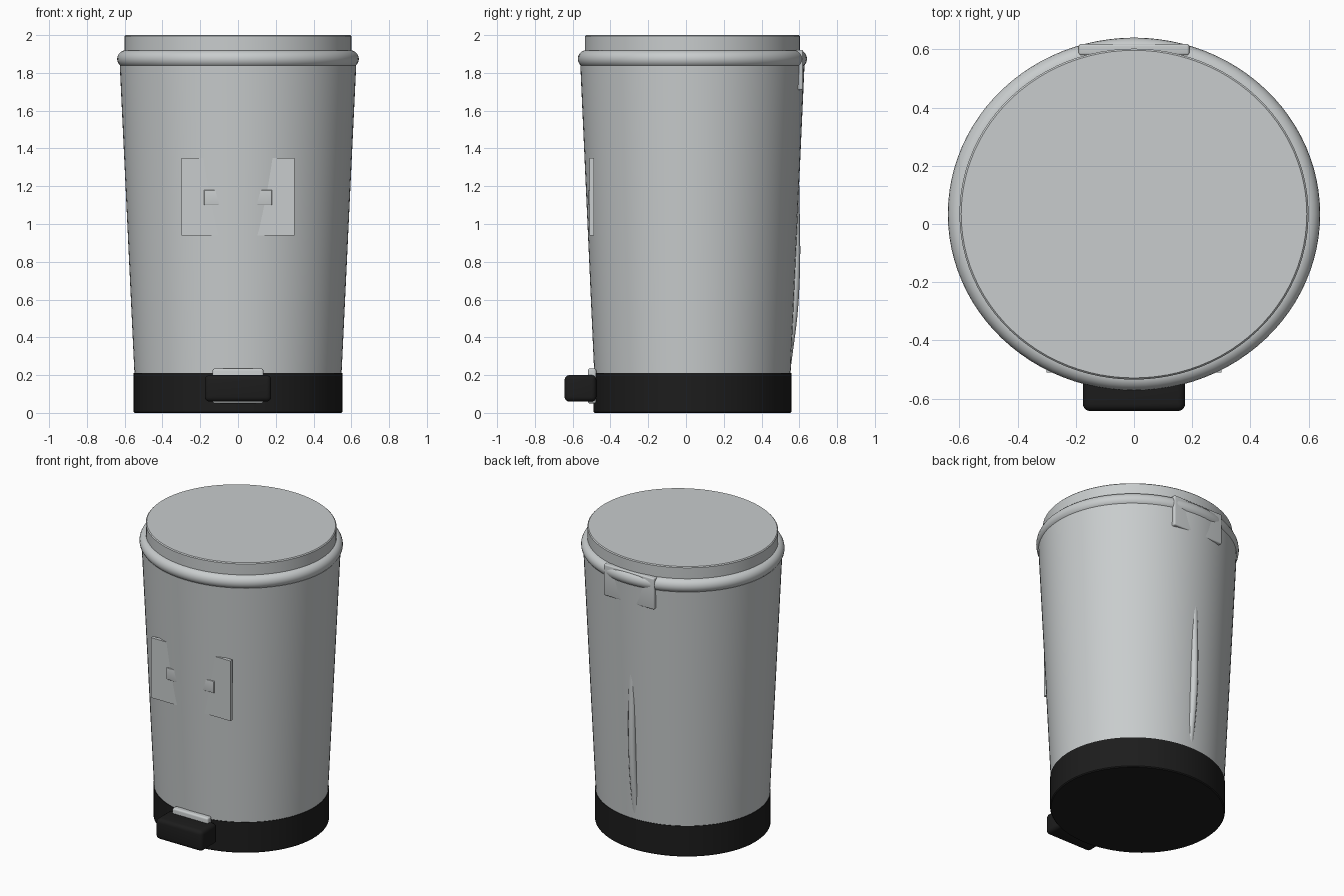
import bpy, bmesh, math

cube = bpy.data.objects.get("Cube")
if cube:
    bpy.data.objects.remove(cube, do_unlink=True)

CENTRE_Y = 0.034
SQUASH = 0.948
SIDES = 96


def material(name, rgb):
    m = bpy.data.materials.new(name)
    m.use_nodes = True
    col = (*rgb, 1)
    m.diffuse_color = col
    m.node_tree.nodes["Principled BSDF"].inputs["Base Color"].default_value = col
    return m


STEEL = material("light grey", (0.58, 0.605, 0.61))
BLACK = material("black plastic", (0.012, 0.012, 0.012))


def finish(name, bm, mat):
    bmesh.ops.recalc_face_normals(bm, faces=bm.faces)
    mesh = bpy.data.meshes.new(name)
    bm.to_mesh(mesh)
    bm.free()
    ob = bpy.data.objects.new(name, mesh)
    bpy.context.collection.objects.link(ob)
    mesh.materials.append(mat)
    bpy.ops.object.select_all(action='DESELECT')
    ob.select_set(True)
    bpy.context.view_layer.objects.active = ob
    bpy.ops.object.shade_smooth_by_angle(angle=math.radians(35))
    return ob


def lathe(name, profile, mat, closed=False):
    """Oval turned part from (radius, height) pairs; open profiles get end caps."""
    bm = bmesh.new()
    rings = []
    for r, z in profile:
        turns = [math.tau * i / SIDES for i in range(SIDES)]
        rings.append([bm.verts.new((r * math.cos(a),
                                    CENTRE_Y + r * SQUASH * math.sin(a), z)) for a in turns])
    pairs = list(zip(rings, rings[1:]))
    if closed:
        pairs.append((rings[-1], rings[0]))
    else:
        bm.faces.new(rings[0])
        bm.faces.new(rings[-1])
    for low, high in pairs:
        for i in range(SIDES):
            j = (i + 1) % SIDES
            bm.faces.new((low[i], low[j], high[j], high[i]))
    return finish(name, bm, mat)


def box(name, x, y, z, mat, bevel=0.0):
    """Box symmetric in x with half width x, and (min, max) ranges in y and z."""
    bm = bmesh.new()
    bmesh.ops.create_cube(bm, size=1)
    for v in bm.verts:
        v.co.x *= 2 * x
        v.co.y = y[0] if v.co.y < 0 else y[1]
        v.co.z = z[0] if v.co.z < 0 else z[1]
    if bevel:
        bmesh.ops.bevel(bm, geom=bm.edges[:], offset=bevel, segments=4,
                        profile=0.5, affect='EDGES')
    return finish(name, bm, mat)


# Turned shell: base, bucket, rim and lid
lathe("base", [(0.546, 0), (0.552, 0.006), (0.552, 0.21)], BLACK)
lathe("bucket", [(0.548, 0.2), (0.586, 1.0), (0.626, 1.84)], STEEL)
rim = []
for i in range(20):
    a = math.tau * i / 20
    rim.append((0.594 + 0.046 * math.cos(a), 1.874 + 0.046 * math.sin(a)))
lathe("rim", rim, STEEL, closed=True)
lathe("lid", [(0.6, 1.86), (0.6, 1.994), (0.594, 2.0)], STEEL)

# Front plates, mostly sunk into the curved bucket
box("front_plate", 0.3, (-0.51, -0.487), (0.94, 1.35), STEEL)
box("front_badge", 0.18, (-0.518, -0.49), (1.1, 1.18), STEEL, 0.004)

# Pedal and the bracket behind it
box("pedal_bracket", 0.135, (-0.52, -0.475), (0.05, 0.235), STEEL, 0.012)
box("pedal", 0.176, (-0.643, -0.475), (0.06, 0.2), BLACK, 0.025)

# Hinge plate on the back under the lid
box("hinge_plate", 0.19, (0.58, 0.619), (1.71, 1.922), STEEL, 0.008)

# Rear spine, a rod that sinks into the bucket at both ends
curve = bpy.data.curves.new("rear_spine", 'CURVE')
curve.dimensions = '3D'
curve.bevel_depth = 0.025
curve.bevel_resolution = 4
curve.use_fill_caps = True
curve.materials.append(STEEL)
path = curve.splines.new('BEZIER')
points = [(0.525, 0.2), (0.573, 0.62), (0.574, 1.3)]
path.bezier_points.add(len(points) - 1)
for p, (y, z) in zip(path.bezier_points, points):
    p.co = (0, y, z)
    p.handle_left_type = p.handle_right_type = 'AUTO'
spine = bpy.data.objects.new("rear_spine", curve)
bpy.context.collection.objects.link(spine)
